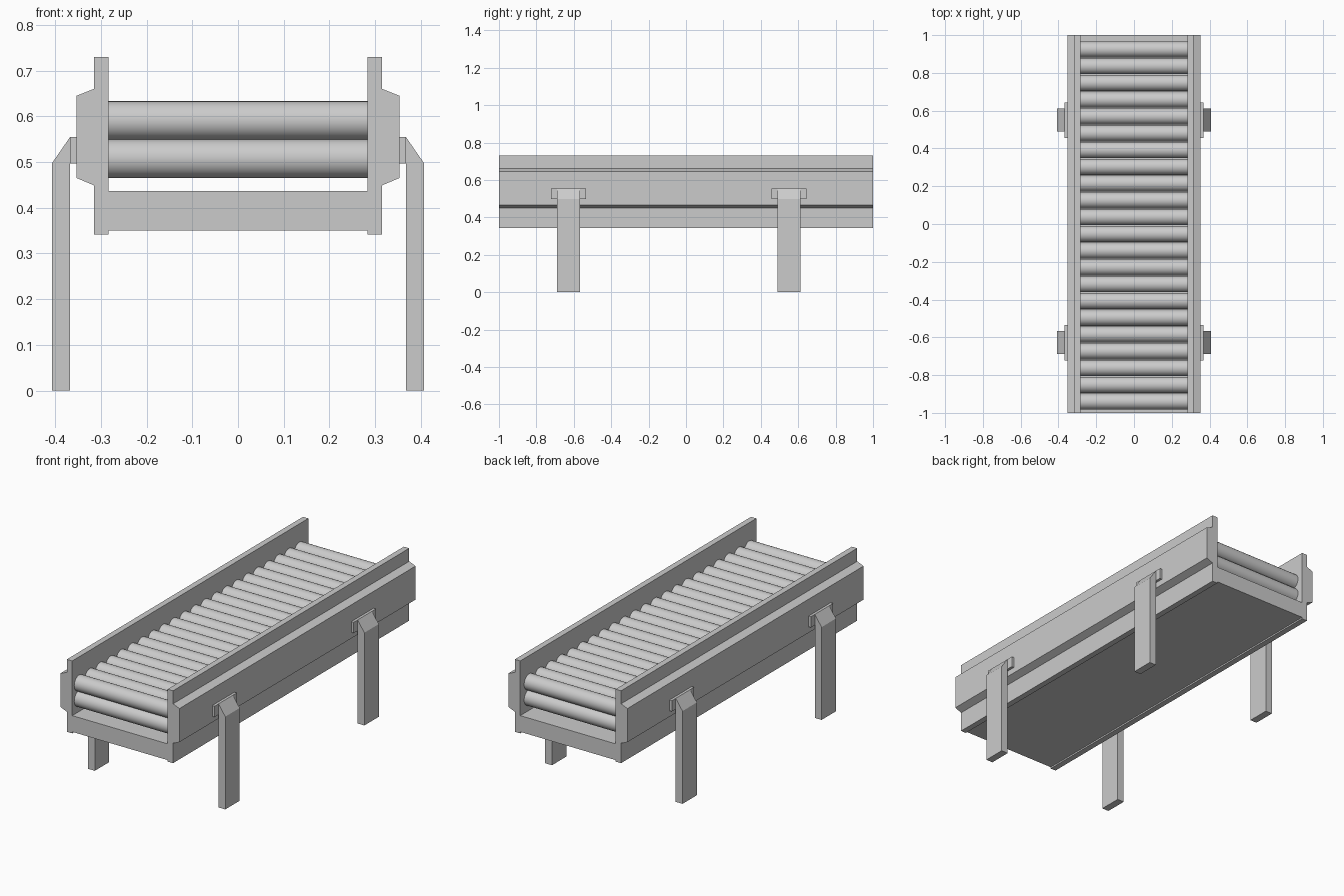
import bpy, bmesh, math
from mathutils import Matrix

if "Cube" in bpy.data.objects:
    bpy.data.objects.remove(bpy.data.objects["Cube"])


def add_object(name, bm):
    bmesh.ops.recalc_face_normals(bm, faces=bm.faces)
    mesh = bpy.data.meshes.new(name)
    bm.to_mesh(mesh)
    bm.free()
    obj = bpy.data.objects.new(name, mesh)
    bpy.context.collection.objects.link(obj)
    return obj


def extrude_profile(name, points, y0, y1, side=1):
    """Extrude an XZ outline along Y; side=-1 mirrors it across x = 0."""
    bm = bmesh.new()
    face = bm.faces.new([bm.verts.new((side * x, y0, z)) for x, z in points])
    ext = bmesh.ops.extrude_face_region(bm, geom=[face])
    verts = [g for g in ext["geom"] if isinstance(g, bmesh.types.BMVert)]
    bmesh.ops.translate(bm, verts=verts, vec=(0, y1 - y0, 0))
    return add_object(name, bm)


def rect(x0, x1, z0, z1):
    return [(x0, z0), (x1, z0), (x1, z1), (x0, z1)]


INNER = 0.283
RAIL = [(INNER, 0.342), (0.315, 0.342), (0.315, 0.449), (0.353, 0.465),
        (0.353, 0.645), (0.315, 0.66), (0.315, 0.73), (INNER, 0.73)]
LEG = [(0.367, 0), (0.407, 0), (0.407, 0.497), (0.367, 0.555)]

# Bed plate under the rollers
extrude_profile("bed_plate", rect(-INNER, INNER, 0.35, 0.437), -1, 1)

# Side rails, leg brackets and legs
for side, label in ((-1, "left"), (1, "right")):
    extrude_profile(f"{label}_rail", RAIL, -1, 1, side)
    for y, end in ((-0.628, "front"), (0.55, "back")):
        extrude_profile(f"{end}_{label}_bracket", rect(0.353, 0.367, 0.497, 0.555),
                        y - 0.094, y + 0.094, side)
        extrude_profile(f"{end}_{label}_leg", LEG, y - 0.061, y + 0.061, side)

# Two stacked rows of rollers sharing one mesh
COUNT, PITCH, RADIUS = 22, 0.0888, 0.0425
bm = bmesh.new()
bmesh.ops.create_cone(bm, cap_ends=True, segments=32, radius1=RADIUS, radius2=RADIUS,
                      depth=2 * INNER, matrix=Matrix.Rotation(math.pi / 2, 4, "Y"))
first = add_object("roller", bm)
roller_mesh = first.data
bpy.data.objects.remove(first)
for poly in roller_mesh.polygons:
    poly.use_smooth = len(poly.vertices) == 4

for row, z in (("lower", 0.5075), ("upper", 0.5905)):
    for i in range(COUNT):
        roller = bpy.data.objects.new(f"{row}_roller_{i + 1}", roller_mesh)
        roller.location = (0, (i - (COUNT - 1) / 2) * PITCH - 0.008, z)
        bpy.context.collection.objects.link(roller)
